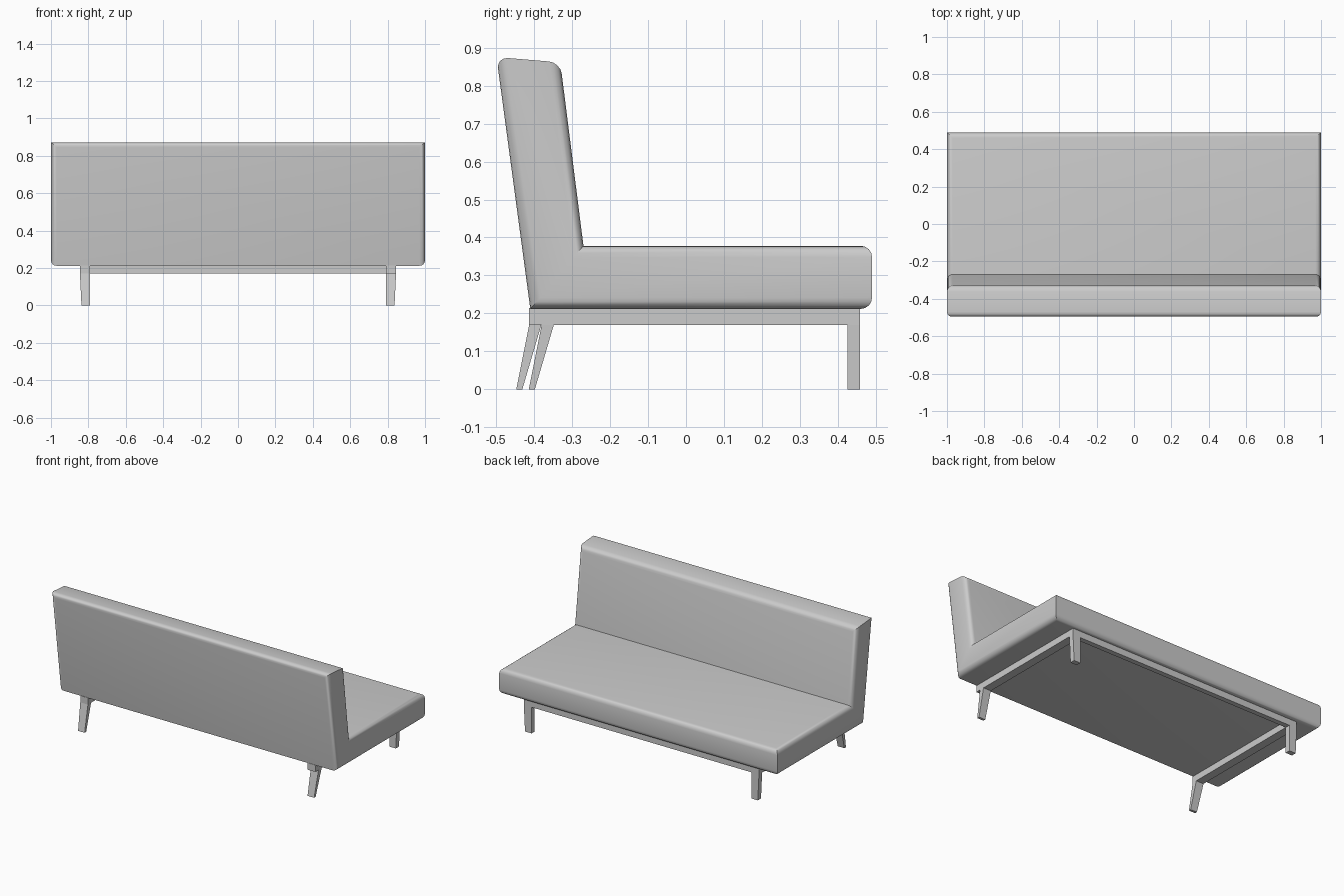
import bpy, bmesh
from mathutils import Vector

cube = bpy.data.objects.get("Cube")
if cube:
    bpy.data.objects.remove(cube)

grey = bpy.data.materials.new("plain grey")
grey.use_nodes = True
COLOR = (0.6, 0.6, 0.6, 1)
grey.diffuse_color = COLOR
grey.node_tree.nodes["Principled BSDF"].inputs["Base Color"].default_value = COLOR


def finish(bm, name):
    bmesh.ops.recalc_face_normals(bm, faces=bm.faces)
    mesh = bpy.data.meshes.new(name)
    bm.to_mesh(mesh)
    bm.free()
    mesh.materials.append(grey)
    obj = bpy.data.objects.new(name, mesh)
    bpy.context.collection.objects.link(obj)
    return obj


def prism(bm, profile, x0, x1):
    """Extrude a side profile of (y, z) points from x0 to x1."""
    face = bm.faces.new([bm.verts.new((x0, y, z)) for y, z in profile])
    new = bmesh.ops.extrude_face_region(bm, geom=[face])["geom"]
    verts = [v for v in new if isinstance(v, bmesh.types.BMVert)]
    bmesh.ops.translate(bm, verts=verts, vec=(x1 - x0, 0, 0))


def taper(name, top, bottom):
    """Box between two rectangles, each (x0, x1, y0, y1, z)."""
    bm = bmesh.new()
    bmesh.ops.create_cube(bm, size=1)
    for v in bm.verts:
        x0, x1, y0, y1, z = top if v.co.z > 0 else bottom
        v.co = Vector((x1 if v.co.x > 0 else x0, y1 if v.co.y > 0 else y0, z))
    return finish(bm, name)


# Upholstery: one angled slab, rounded along its long rims and its two tips
bm = bmesh.new()
heel, crook = (-0.41, 0.212), (-0.27, 0.378)
back_top, front_top = (-0.499, 0.875), (-0.331, 0.861)
prism(bm, [heel, (0.49, 0.212), (0.49, 0.378), crook, front_top, back_top], -1, 1)


def rounded(edge):
    a, b = (v.co for v in edge.verts)
    if abs(a.x - b.x) > 1:                      # across the sofa: only at the tips
        return a.y > 0.4 or a.z > 0.8
    at_front = a.y > 0.4 and b.y > 0.4
    at_top = a.z > 0.8 and b.z > 0.8
    return not (at_front or at_top)             # rims, but not the end caps


bmesh.ops.bevel(bm, geom=[e for e in bm.edges if rounded(e)], offset=0.03,
                offset_type='OFFSET', segments=4, profile=0.5, affect='EDGES')
sofa = finish(bm, "seat_and_backrest")
bpy.context.view_layer.objects.active = sofa
sofa.select_set(True)
bpy.ops.object.shade_smooth_by_angle(angle=0.6)
sofa.select_set(False)

# Frame: a rail under each side and one along the front
IN, OUT, TOP, LOW = 0.79, 0.845, 0.214, 0.17
taper("front_rail", (-IN, IN, 0.425, 0.458, TOP), (-IN, IN, 0.425, 0.458, LOW))
for side, s, shift in (("left", 1, 0.033), ("right", -1, 0)):
    x0, x1 = sorted((s * IN, s * OUT))
    f0, f1 = sorted((s * IN, s * (OUT - 0.008)))
    taper(side + "_rail", (x0, x1, -0.413, 0.458, TOP), (x0, x1, -0.413, 0.458, LOW))
    # Straight front leg and splayed, tapering rear leg
    taper(side + "_front_leg", (x0, x1, 0.425, 0.458, LOW), (f0, f1, 0.425, 0.458, 0))
    taper(side + "_rear_leg", (x0, x1, -0.413 + shift, -0.381 + shift, LOW),
          (f0, f1, -0.447 + shift, -0.431 + shift, 0))
